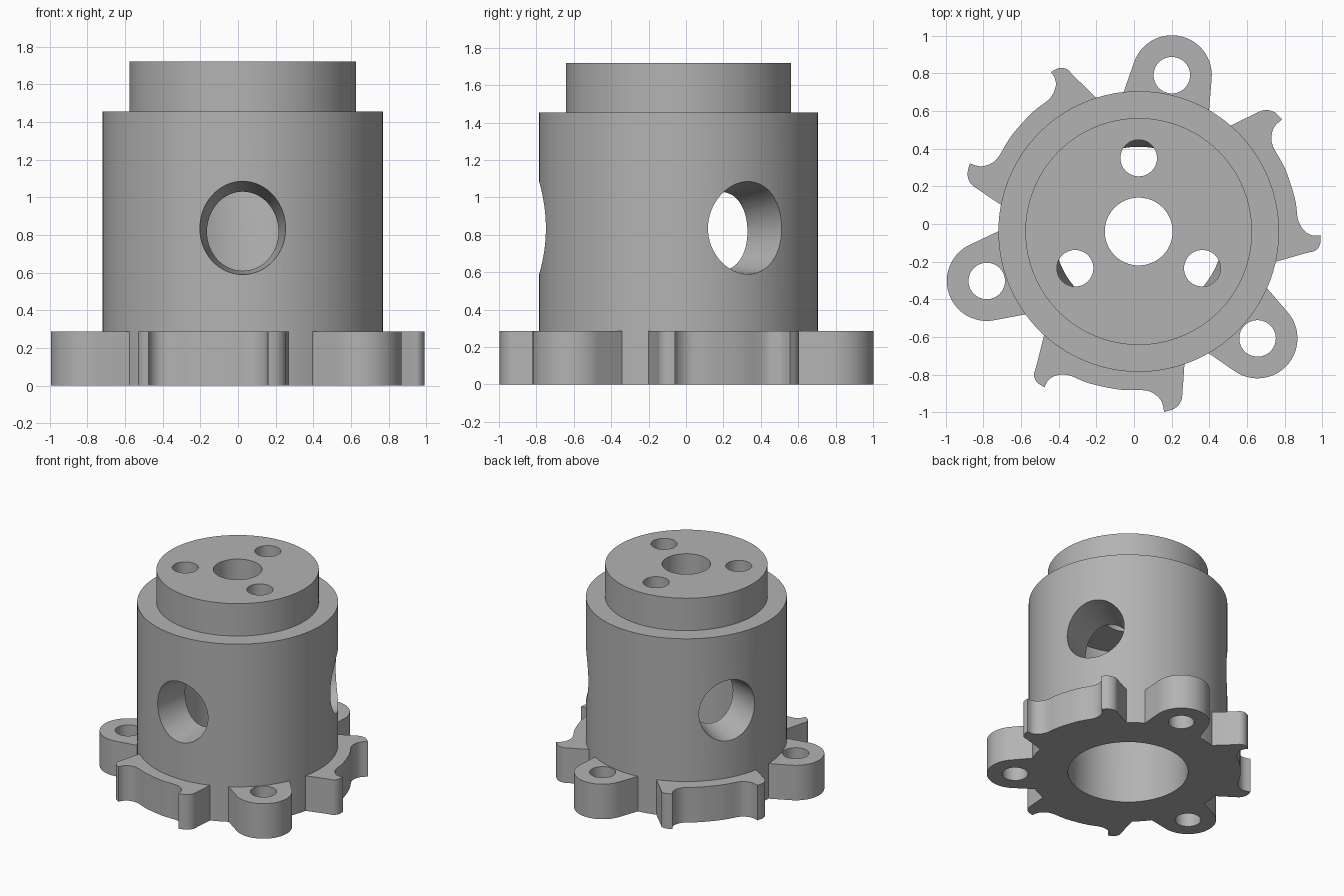
import bpy, bmesh, math
from mathutils import Matrix, Vector

if "Cube" in bpy.data.objects:
    bpy.data.objects.remove(bpy.data.objects["Cube"])

CENTRE = Matrix.Translation((0.025, -0.04, 0))
FLANGE_H = 0.287
TURNS = [math.radians(a) for a in (0, 120, 240)]

grey = bpy.data.materials.new("machined_grey")
grey.use_nodes = True
colour = (0.45, 0.45, 0.45, 1)
grey.diffuse_color = colour
grey.node_tree.nodes["Principled BSDF"].inputs["Base Color"].default_value = colour


def make_object(name, bm, turn=0):
    bmesh.ops.recalc_face_normals(bm, faces=bm.faces)
    bm.transform(CENTRE @ Matrix.Rotation(turn, 4, "Z"))
    mesh = bpy.data.meshes.new(name)
    bm.to_mesh(mesh)
    bm.free()
    mesh.materials.append(grey)
    obj = bpy.data.objects.new(name, mesh)
    bpy.context.collection.objects.link(obj)
    return obj


def loft(rings):
    """Closed solid through matching rings of points."""
    bm = bmesh.new()
    rows = [[bm.verts.new(p) for p in ring] for ring in rings]
    n = len(rows[0])
    for a, b in zip(rows, rows[1:]):
        for i in range(n):
            j = (i + 1) % n
            bm.faces.new((a[i], a[j], b[j], b[i]))
    bm.faces.new(rows[0])
    bm.faces.new(rows[-1])
    return bm


def prism(outline, z0, z1):
    return loft([[(x, y, z) for x, y in outline] for z in (z0, z1)])


def arc(cx, cy, r, start, end, steps):
    angles = [math.radians(start + (end - start) * i / steps) for i in range(steps + 1)]
    return [(cx + r * math.cos(a), cy + r * math.sin(a)) for a in angles]


def circle(cx, cy, r, steps=48):
    return arc(cx, cy, r, 0, 360, steps)[:-1]


def smooth(points, steps=6):
    """Curve passing through all the points, without the last one."""
    p = [Vector(q) for q in points]
    p = [p[0]] + p + [p[-1]]
    out = []
    for a, b, c, d in zip(p, p[1:], p[2:], p[3:]):
        for i in range(steps):
            t = i / steps
            v = b + (c - a) * (t / 2) + (a * 2 - b * 5 + c * 4 - d) * (t * t / 2)
            v += (b * 3 - a - c * 3 + d) * (t ** 3 / 2)
            out.append((v.x, v.y))
    return out


def combine(target, tool, operation):
    mod = target.modifiers.new("combine", "BOOLEAN")
    mod.object, mod.operation, mod.solver = tool, operation, "EXACT"
    graph = bpy.context.evaluated_depsgraph_get()
    result = bpy.data.meshes.new_from_object(target.evaluated_get(graph))
    target.modifiers.clear()
    target.data = result
    bpy.data.objects.remove(tool)


# Stepped hollow body, turned from one profile
profile = [(0.45, 0), (0.745, 0), (0.745, 1.455), (0.602, 1.455), (0.602, 1.72),
           (0.18, 1.72), (0.18, 1.32), (0.5, 1.32), (0.45, 1.08)]
bm = bmesh.new()
verts = [bm.verts.new((r, 0, z)) for r, z in profile]
edges = [bm.edges.new((verts[i - 1], verts[i])) for i in range(len(verts))]
bmesh.ops.spin(bm, geom=verts + edges, cent=(0, 0, 0), axis=(0, 0, 1),
               angle=math.tau, steps=128, use_merge=False)
bmesh.ops.remove_doubles(bm, verts=bm.verts, dist=0.0001)
body = make_object("hub_body", bm)

# Bolt lug outline: tangent sides around a round end
lug_x, lug_y = 0.176, 0.83
lug = [(0.366, 0.55)] + arc(lug_x, lug_y, 0.212, -5, 160, 32) + [(-0.128, 0.604)]

# Hooked pad outline: rounded tip, shallow outer edge, pointed claw
hook = smooth([(-0.475, -0.44), (-0.54, -0.7), (-0.556, -0.76), (-0.54, -0.8), (-0.5, -0.827)])
hook += smooth([(-0.5, -0.827), (-0.48, -0.79), (-0.44, -0.765), (-0.372, -0.763),
                (-0.265, -0.805), (-0.105, -0.839), (0.028, -0.843), (0.08, -0.86),
                (0.12, -0.9), (0.135, -0.957)])
hook += smooth([(0.135, -0.957), (0.19, -0.94), (0.225, -0.9), (0.233, -0.843),
                (0.242, -0.715), (0.25, -0.6)])
hook.append((0.25, -0.6))

for turn in TURNS:
    combine(body, make_object("lug", prism(lug, 0, FLANGE_H), turn), "UNION")
    combine(body, make_object("hook", prism(hook, 0, FLANGE_H), turn), "UNION")


# Tapered oval side port, widening and rising outwards
def port_ring(d):
    wide, high, mid = 0.139 + 0.125 * d, 0.153 + 0.127 * d, 0.793 + 0.0593 * d
    return [(wide * x, -d, mid + high * z) for x, z in circle(0, 0, 1, 64)]


for turn in TURNS:
    port = loft([port_ring(0.3), port_ring(0.9)])
    combine(body, make_object("port_cutter", port, turn), "DIFFERENCE")
    bolt = prism(circle(lug_x, lug_y, 0.097), -0.1, 0.4)
    combine(body, make_object("lug_hole_cutter", bolt, turn), "DIFFERENCE")
    drill = prism(circle(0, 0.39, 0.097), 1.29, 1.8)
    combine(body, make_object("top_hole_cutter", drill, turn), "DIFFERENCE")

# Smooth round walls with crisp edges
bpy.ops.object.select_all(action="DESELECT")
body.select_set(True)
bpy.context.view_layer.objects.active = body
bpy.ops.object.shade_smooth_by_angle(angle=math.radians(30))
